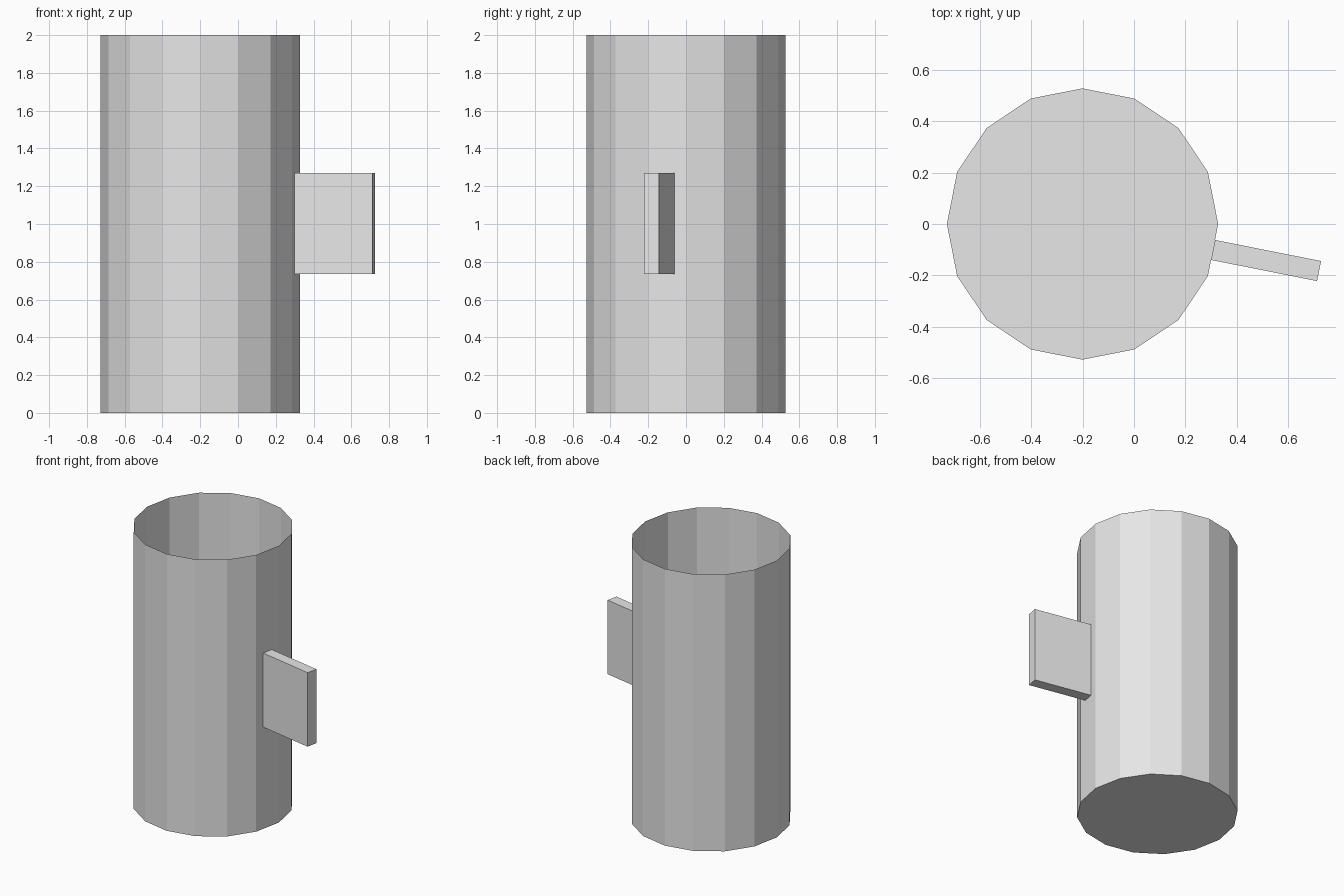
import bpy, bmesh, math
from mathutils import Vector

if "Cube" in bpy.data.objects:
    bpy.data.objects.remove(bpy.data.objects["Cube"])

SIDES, RADIUS, HEIGHT, CENTRE_X = 16, 0.527, 2.0, -0.2
HANDLE_WIDTH, HANDLE_REACH = 0.079, 0.42
HANDLE_LOW, HANDLE_HIGH = 0.735, 1.27

grey = bpy.data.materials.new("plain grey")
grey.diffuse_color = (0.8, 0.8, 0.8, 1)
grey.use_nodes = True
grey.node_tree.nodes["Principled BSDF"].inputs["Base Color"].default_value = grey.diffuse_color

bm = bmesh.new()

# Open cup: single wall with a closed bottom
base = [bm.verts.new((CENTRE_X + RADIUS * math.cos(2 * math.pi * i / SIDES),
                      RADIUS * math.sin(2 * math.pi * i / SIDES), 0))
        for i in range(SIDES)]
top = [bm.verts.new(v.co + Vector((0, 0, HEIGHT))) for v in base]
bm.faces.new(list(reversed(base)))
walls = []
for i in range(SIDES):
    j = (i + 1) % SIDES
    walls.append(bm.faces.new((base[i], base[j], top[j], top[i])))

# Handle: a narrow panel inset in the wall just in front of +x, then pulled out
panel = walls[-1]
bm.normal_update()
normal = panel.normal.copy()
middle = panel.calc_center_median()
across = Vector((0, 0, 1)).cross(normal)
panel = bmesh.ops.extrude_discrete_faces(bm, faces=[panel])["faces"][0]
for v in panel.verts:
    side = 1 if (v.co - middle).dot(across) > 0 else -1
    z = HANDLE_HIGH if v.co.z > middle.z else HANDLE_LOW
    v.co = middle + across * side * HANDLE_WIDTH / 2
    v.co.z = z
panel = bmesh.ops.extrude_discrete_faces(bm, faces=[panel])["faces"][0]
bmesh.ops.translate(bm, verts=panel.verts[:], vec=normal * HANDLE_REACH)
bm.normal_update()

mesh = bpy.data.meshes.new("mug")
bm.to_mesh(mesh)
bm.free()
mesh.materials.append(grey)
mug = bpy.data.objects.new("mug", mesh)
bpy.context.collection.objects.link(mug)
